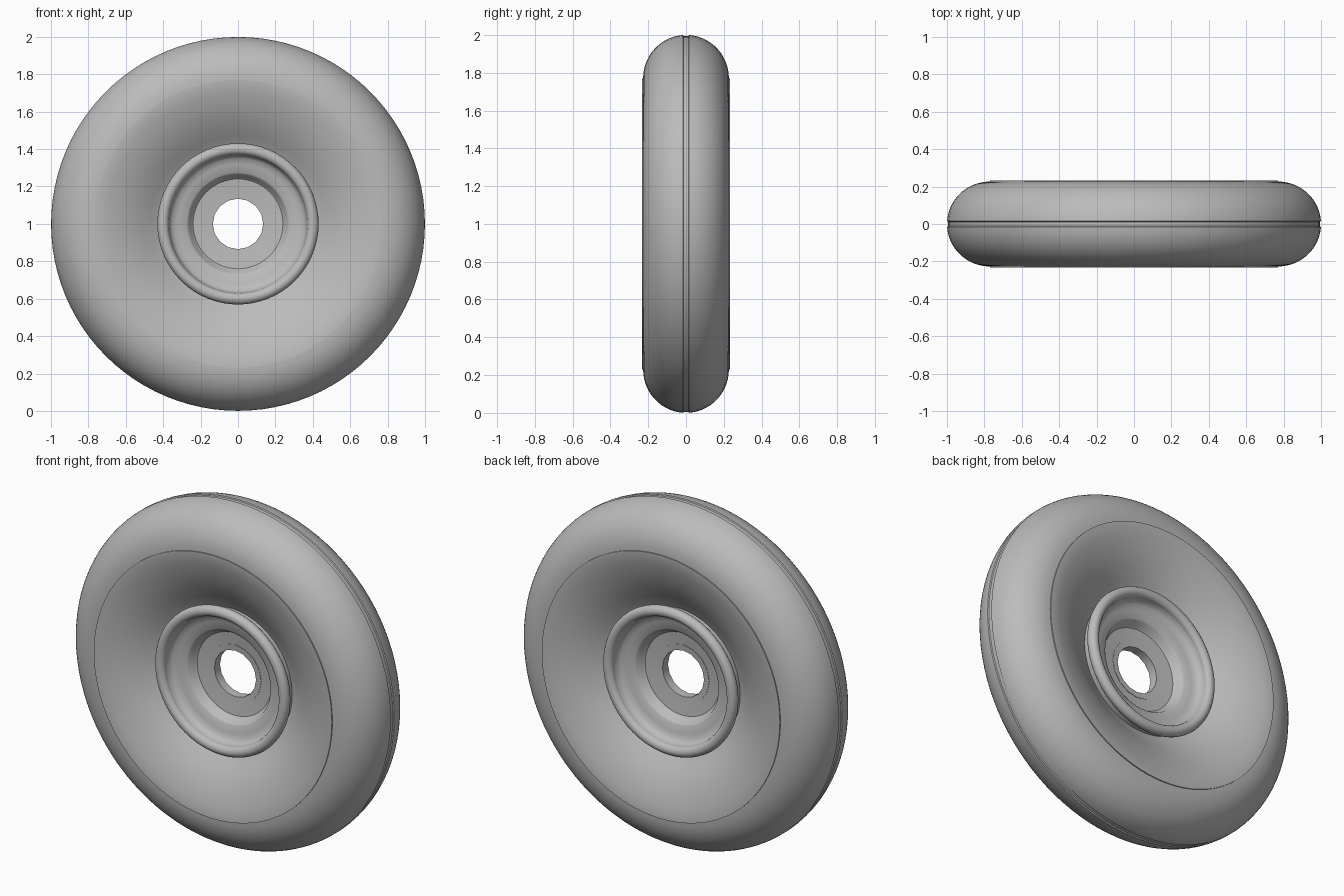
import bpy, bmesh
from math import sin, cos, pi, radians

cube = bpy.data.objects.get("Cube")
if cube:
    bpy.data.objects.remove(cube, do_unlink=True)

grey = bpy.data.materials.new("plain grey")
grey.use_nodes = True
COLOUR = (0.5, 0.5, 0.5, 1)
grey.diffuse_color = COLOUR
grey.node_tree.nodes["Principled BSDF"].inputs["Base Color"].default_value = COLOUR


def arc(r, d, rad_r, rad_d, start, end, steps):
    """Points (radius, depth) on an elliptical arc, angles in degrees."""
    angles = [radians(start + (end - start) * i / steps) for i in range(steps + 1)]
    return [(r + rad_r * sin(a), d + rad_d * cos(a)) for a in angles]


def lathe(name, profile, sides, closed=False):
    """Spin a (radius, depth) profile about the axle."""
    bm = bmesh.new()
    rings = [[bm.verts.new((r * cos(2 * pi * i / sides), d, 1 + r * sin(2 * pi * i / sides)))
              for i in range(sides)] for r, d in profile]
    pairs = list(zip(rings, rings[1:]))
    if closed:
        pairs.append((rings[-1], rings[0]))
    for a, b in pairs:
        for i in range(sides):
            j = (i + 1) % sides
            bm.faces.new((a[i], a[j], b[j], b[i]))
    bmesh.ops.recalc_face_normals(bm, faces=bm.faces)
    mesh = bpy.data.meshes.new(name)
    bm.to_mesh(mesh)
    bm.free()
    mesh.materials.append(grey)
    obj = bpy.data.objects.new(name, mesh)
    bpy.context.collection.objects.link(obj)
    bpy.ops.object.select_all(action='DESELECT')
    obj.select_set(True)
    bpy.context.view_layer.objects.active = obj
    bpy.ops.object.shade_smooth_by_angle(angle=radians(35))
    return obj


def both_sides(half):
    """Mirror a half profile that runs from the middle plane outwards."""
    return half + [(r, -d) for r, d in reversed(half)]


# Tyre with a fine centre seam, round shoulders and dished side walls
seam = [(0.994, 0.006), (0.994, 0.012)]
shoulder = arc(0.77, 0, 0.23, 0.227, 86, 0, 14)
side_wall = [(0.77, 0.233), (0.745, 0.232), (0.70, 0.222), (0.64, 0.203), (0.58, 0.178),
             (0.52, 0.145), (0.47, 0.112), (0.43, 0.085), (0.38, 0.06)]
lathe("tyre", both_sides(seam + shoulder + side_wall), 96, closed=True)

# Stepped hub, thin around the axle hole
hub = [(0.40, 0.10), (0.37, 0.14), (0.365, 0.115), (0.35, 0.10), (0.32, 0.092),
       (0.275, 0.085), (0.265, 0.078), (0.252, 0.045), (0.24, 0.034), (0.15, 0.025)]
lathe("hub", both_sides(hub), 64, closed=True)
lathe("axle_sleeve", [(0.135, 0.026), (0.17, 0.029), (0.17, -0.029), (0.135, -0.026)],
      16, closed=True)

# Rounded rim bead on each side
for name, side in (("front_rim_bead", -1), ("back_rim_bead", 1)):
    bead = arc(0.40, side * 0.14, 0.031, 0.031, 0, 337.5, 15)
    lathe(name, bead, 64, closed=True)
